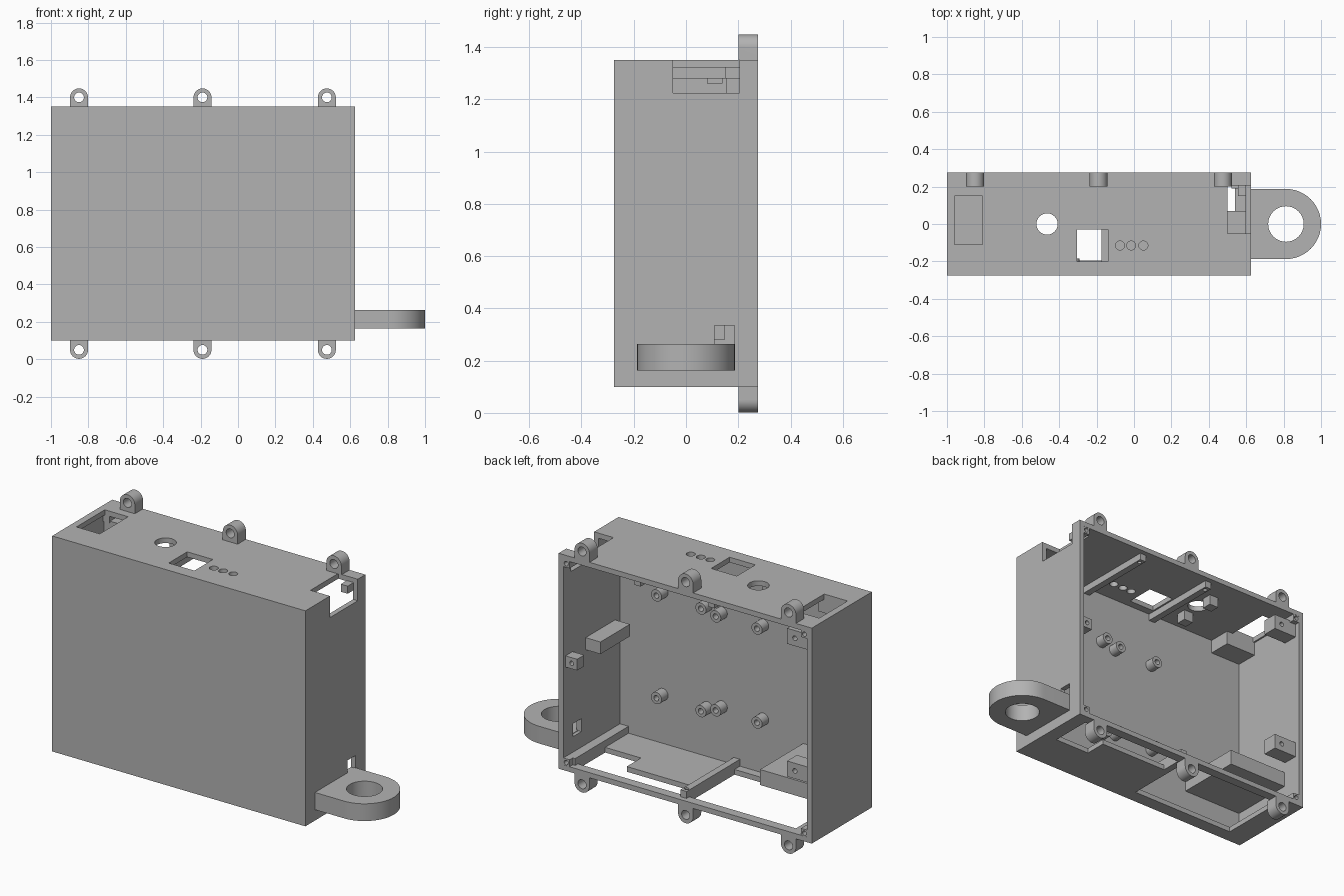
import bpy, bmesh, math
from mathutils import Matrix

cube = bpy.data.objects.get("Cube")
if cube:
    bpy.data.objects.remove(cube)

grey = bpy.data.materials.new("plain grey")
grey.use_nodes = True
grey.diffuse_color = (0.45, 0.45, 0.45, 1)
grey.node_tree.nodes["Principled BSDF"].inputs["Base Color"].default_value = (0.45, 0.45, 0.45, 1)


def make(name, bm):
    mesh = bpy.data.meshes.new(name)
    bm.to_mesh(mesh)
    bm.free()
    mesh.materials.append(grey)
    obj = bpy.data.objects.new(name, mesh)
    bpy.context.collection.objects.link(obj)
    return obj


def box(name, x, y, z):
    bm = bmesh.new()
    bmesh.ops.create_cube(bm, size=1)
    for v in bm.verts:
        v.co = [lo + (hi - lo) * (c + 0.5) for (lo, hi), c in zip((x, y, z), v.co)]
    return make(name, bm)


def cylinder(name, centre, r, depth, axis="Z", sides=32):
    bm = bmesh.new()
    bmesh.ops.create_cone(bm, cap_ends=True, segments=sides, radius1=r, radius2=r, depth=depth)
    if axis == "Y":
        bm.transform(Matrix.Rotation(math.pi / 2, 4, "X"))
    bm.transform(Matrix.Translation(centre))
    return make(name, bm)


def boolean(obj, others, operation="DIFFERENCE"):
    bpy.context.view_layer.objects.active = obj
    for other in others:
        mod = obj.modifiers.new("cut", "BOOLEAN")
        mod.operation, mod.solver, mod.object = operation, "EXACT", other
        bpy.ops.object.modifier_apply(modifier=mod.name)
        bpy.data.objects.remove(other)


def smooth(obj):
    bpy.ops.object.select_all(action="DESELECT")
    obj.select_set(True)
    bpy.context.view_layer.objects.active = obj
    bpy.ops.object.shade_smooth_by_angle(angle=math.radians(30))


# Case, open at the back
L, R, F, B, LOW, TOP, T = -1, 0.625, -0.275, 0.275, 0.1, 1.35, 0.03
case = box("case", (L, R), (F, B), (LOW, TOP))
roof, floor = (TOP - 0.1, TOP + 0.1), (LOW - 0.1, LOW + 0.1)
boolean(case, [
    box("cavity", (L + T, R - T), (F + T, B + 1), (LOW + T, TOP - T)),
    # openings in the roof
    box("switch_hole", (-0.96, -0.81), (-0.11, 0.15), roof),
    box("window_hole", (-0.305, -0.14), (-0.2, -0.03), roof),
    cylinder("button_hole", (-0.465, 0, TOP), 0.057, 0.2),
    box("corner_slot", (0.5, 0.7), (-0.05, 0.205), (1.225, 1.45)),
    # opening in the side wall
    box("cable_hole", (0.55, 0.7), (0.11, 0.185), (0.26, 0.335)),
    # openings in the floor
    box("floor_hole_a", (0.31, 0.54), (-0.03, 0.22), floor),
    box("floor_hole_b", (-0.14, 0.32), (0.1, 0.22), floor),
    box("floor_hole_c", (-0.86, -0.175), (-0.195, 0.22), floor),
] + [cylinder("light_hole", (x, -0.115, TOP), 0.024, 0.2) for x in (-0.075, -0.015, 0.05)])
smooth(case)

# Screw bosses in the four rear corners
for x in (L + T + 0.018, R - T - 0.018):
    for z in (LOW + T + 0.018, TOP - T - 0.018):
        boss = box("corner_boss", (x - 0.022, x + 0.022), (0.15, B - 0.001), (z - 0.022, z + 0.022))
        boolean(boss, [cylinder("hole", (x, B, z), 0.013, 0.14, "Y", 16)])

# Mounting tabs along the top and bottom back edges
for x in (-0.85, -0.19, 0.475):
    for z, edge in ((1.4, TOP), (0.05, LOW)):
        tab = cylinder("mounting_tab", (x, 0.2375, z), 0.048, 0.075, "Y")
        boolean(tab, [box("foot", (x - 0.048, x + 0.048), (0.2, B), sorted((z, edge)))], "UNION")
        boolean(tab, [cylinder("hole", (x, 0.2375, z), 0.026, 0.2, "Y")])
        smooth(tab)

# Side ring
ring = cylinder("side_ring", (0.8125, 0, 0.213), 0.1875, 0.1, sides=48)
boolean(ring, [box("neck", (R - 0.01, 0.8125), (-0.1875, 0.1875), (0.163, 0.263))], "UNION")
boolean(ring, [cylinder("hole", (0.8125, 0, 0.213), 0.095, 0.3, sides=48)])
smooth(ring)

# Board standoffs on the front wall
for xs, zs in (((0.32, 0.035), (1.01, 0.415)), ((-0.06, -0.325), (0.99, 0.445))):
    for x in xs:
        for z in zs:
            post = cylinder("standoff", (x, -0.218, z), 0.034, 0.066, "Y", 24)
            boolean(post, [cylinder("hole", (x, -0.185, z), 0.016, 0.08, "Y", 16)])
            smooth(post)

# Rails across the floor and the roof
for x0, x1, z0, z1 in ((0.54, 0.597, 0.128, 0.17), (-0.175, -0.135, 0.1, 0.17),
                       (0.12, 0.16, 1.28, 1.322), (-0.355, -0.315, 1.28, 1.322)):
    rail = box("rail", (x0, x1), (F + T - 0.002, 0.245), (z0, z1))
    boolean(rail, [cylinder("hole", ((x0 + x1) / 2, 0.215, z1), 0.012, 0.2, sides=16)])

# Button posts under the roof
for y in (-0.11, 0.11):
    box("button_post", (-0.495, -0.435), (y - 0.03, y + 0.03), (1.26, 1.322))

# Side wall brackets
box("long_bracket", (0.5, 0.597), (-0.2, 0.07), (0.72, 0.79))
clip = box("short_bracket", (0.52, 0.597), (0.19, 0.255), (0.69, 0.755))
boolean(clip, [cylinder("hole", (0.555, 0.26, 0.722), 0.013, 0.1, "Y", 16)])

# Switch supports and the shelf at the far side
box("switch_support", (-0.972, -0.77), (F + T - 0.002, -0.11), (1.24, 1.322))
box("shelf", (-0.972, -0.58), (F + T - 0.002, 0.15), (0.28, 0.37))
for z in (0.43, 1.2):
    block = box("switch_block", (-0.972, -0.82), (0.155, 0.245), (z, z + 0.09))
    boolean(block, [cylinder("hole", (-0.87, 0.245, z + 0.045), 0.014, 0.1, "Y", 16)])
